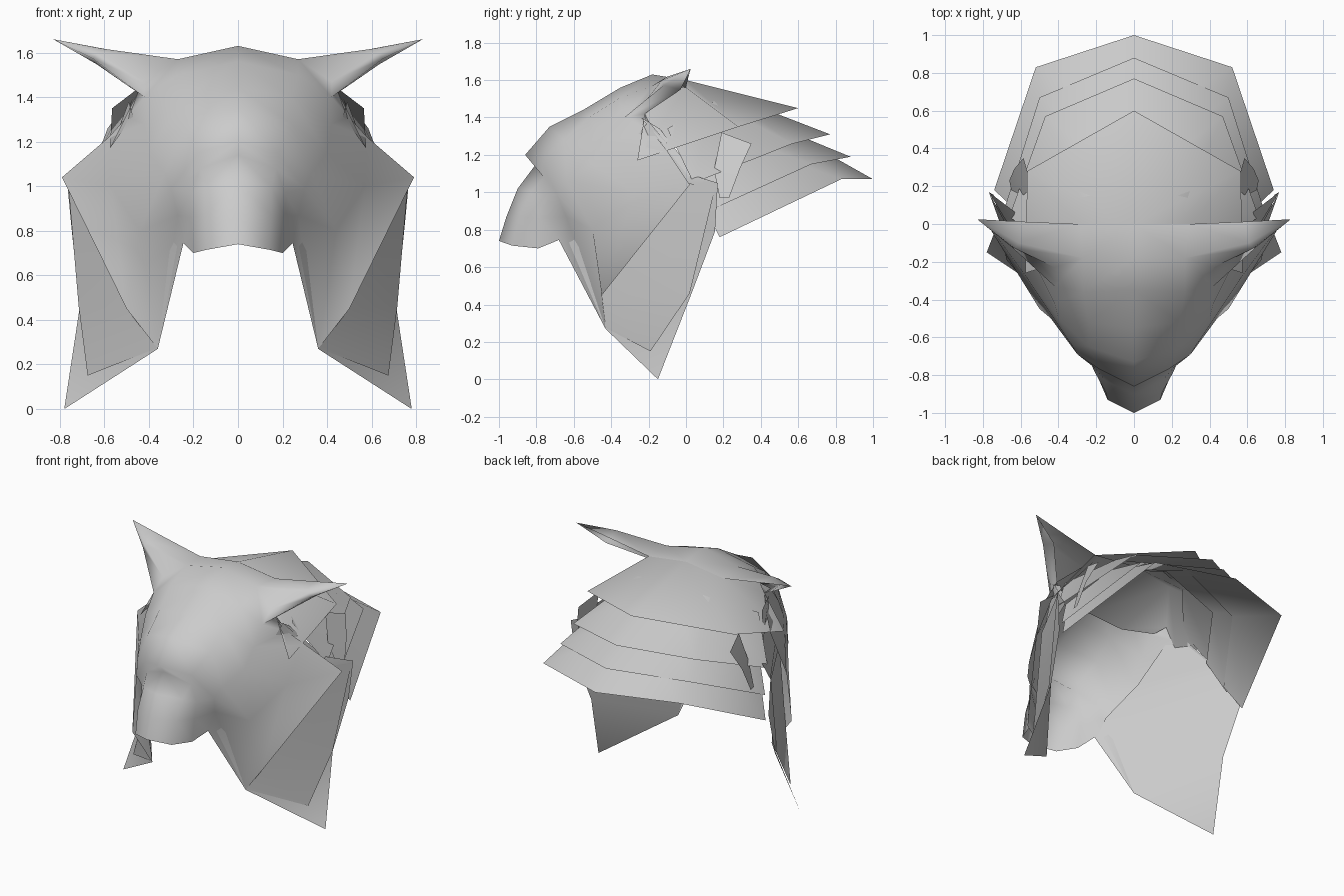
import bpy, bmesh

grey = bpy.data.materials.new("plain grey")
grey.diffuse_color = (0.6, 0.6, 0.6, 1)


def sheet(name, *patches):
    """Smooth, mirrored sheet; each patch is a list of point rows joined by quads.
    Repeated points collapse quads into triangles."""
    bm = bmesh.new()
    cache = {}

    def vert(p):
        if p not in cache:
            cache[p] = bm.verts.new(p)
        return cache[p]

    for rows in patches:
        for a, b in zip(rows, rows[1:]):
            for i in range(len(a) - 1):
                corners = list(dict.fromkeys([a[i], a[i + 1], b[i + 1], b[i]]))
                if len(corners) > 2:
                    bm.faces.new([vert(p) for p in corners])
    bmesh.ops.recalc_face_normals(bm, faces=bm.faces)
    for f in bm.faces:
        f.smooth = True
    mesh = bpy.data.meshes.new(name)
    bm.to_mesh(mesh)
    bm.free()
    mesh.materials.append(grey)
    ob = bpy.data.objects.new(name, mesh)
    bpy.context.collection.objects.link(ob)
    mod = ob.modifiers.new("mirror", 'MIRROR')
    mod.use_clip = True
    mod.merge_threshold = 0.001
    return ob


# face mask: centre line, middle and outer column, from crown to brow
crown = [(0, 0, 1.60), (.29, 0, 1.56)]
face = [
    [(0, -.18, 1.63), (.27, -.18, 1.57), (.42, -.23, 1.47)],
    [(0, -.35, 1.56), (.27, -.36, 1.50), (.42, -.33, 1.40)],
    [(0, -.55, 1.44), (.24, -.52, 1.40), (.42, -.42, 1.28)],
    [(0, -.73, 1.35), (.24, -.65, 1.28), (.40, -.50, 1.15)],
    [(0, -.86, 1.20), (.18, -.77, 1.15), (.33, -.64, 1.06)],
    [(0, -.81, 1.14), (.17, -.76, 1.08), (.30, -.69, .99)],
]
muzzle = [
    [(0, -.81, 1.14), (.17, -.76, 1.08), (.30, -.69, .99), (.30, -.69, .99)],
    [(0, -.90, 1.02), (.15, -.83, 1.00), (.21, -.76, .97), (.30, -.69, .99)],
    [(0, -.96, .87), (.15, -.89, .87), (.21, -.78, .86), (.27, -.64, .87)],
    [(0, -1.0, .74), (.14, -.93, .715), (.20, -.79, .70), (.245, -.68, .745)],
]

# cheeks, sweeping back to the rear edge of the mask
ear_root = (.45, -.22, 1.42)
rear_1, rear_2, rear_3 = (.50, -.17, 1.31), (.58, -.10, 1.22), (.79, .02, 1.04)
low_back, low_tip = (.50, -.45, .45), (.36, -.43, .27)
mid_1, mid_2 = (.57, -.28, 1.0), (.44, -.50, .80)
cheek_front = [row[2] for row in face[1:]] + [muzzle[2][3], muzzle[3][3]]
cheek_mid = [ear_root, rear_1, rear_2, mid_1, mid_2, mid_2, low_tip]
cheek = [cheek_front, cheek_mid]
cheek_rear = [[rear_2, mid_1, mid_2, low_tip], [rear_2, rear_3, low_back, low_tip]]

# ears: broad folded points growing out of the crown, open at the back
tip = (.83, .025, 1.66)
ear = [
    [crown[1], face[0][1], face[0][2], face[1][2], ear_root],
    [(.58, .012, 1.613), (.61, -.10, 1.618), (.63, -.13, 1.598),
     (.65, -.12, 1.572), (.635, -.03, 1.548)],
    [tip] * 5,
]
sheet("wolf_mask", [crown, face[0][:2]], face, muzzle, cheek, cheek_rear, ear)

# cheek guards lining the mask and hanging behind it, with a thin cover layer
sheet("cheek_guard", [
    [(.49, -.20, 1.38), (.40, -.44, 1.08), (.28, -.61, .87), (.25, -.66, .745), low_tip, low_tip],
    [(.49, -.20, 1.38), (.60, .04, 1.09), (.77, .17, 1.05), (.745, .155, .79),
     (.71, .03, .46), (.78, -.15, 0)],
])
sheet("guard_cover", [
    [(.51, -.30, 1.06), (.45, -.45, .45), (.36, -.43, .275)],
    [(.765, .16, 1.04), (.715, .02, .46), (.675, -.19, .15)],
])

# overlapping neck plates: inner row tucked under the plate above, then the rim
plates = [
    ([(0, -.45, 1.46), (.25, -.42, 1.42), (.40, -.28, 1.38)],
     [crown[0], crown[1], ear_root],
     [(0, .60, 1.45), (.565, .28, 1.35), (.575, -.26, 1.17)]),
    ([(0, .20, 1.53), (.28, .14, 1.48), (.49, -.10, 1.34)],
     [(0, .77, 1.31), (.47, .57, 1.26), (.66, .04, 1.05)]),
    ([(0, .32, 1.42), (.42, .27, 1.30), (.58, .02, 1.10)],
     [(0, .88, 1.19), (.50, .67, 1.15), (.68, .10, .89)]),
    ([(0, .52, 1.34), (.46, .42, 1.22), (.655, .10, .92)],
     [(0, 1.0, 1.07), (.52, .83, 1.07), (.74, .18, .76)]),
]
for i, rows in enumerate(plates):
    sheet(f"neck_plate_{i + 1}", rows)

# small side fins between the guards and the neck plates
sheet("side_fin", [
    [(.54, .19, 1.32), (.59, .15, 1.12), (.65, .18, .97)],
    [(.585, .35, 1.26), (.635, .29, 1.13), (.66, .23, .97)],
])
sheet("side_strap", [
    [(.47, -.24, 1.40), (.59, .01, 1.09)],
    [(.49, -.14, 1.34), (.62, .06, 1.08)],
])
